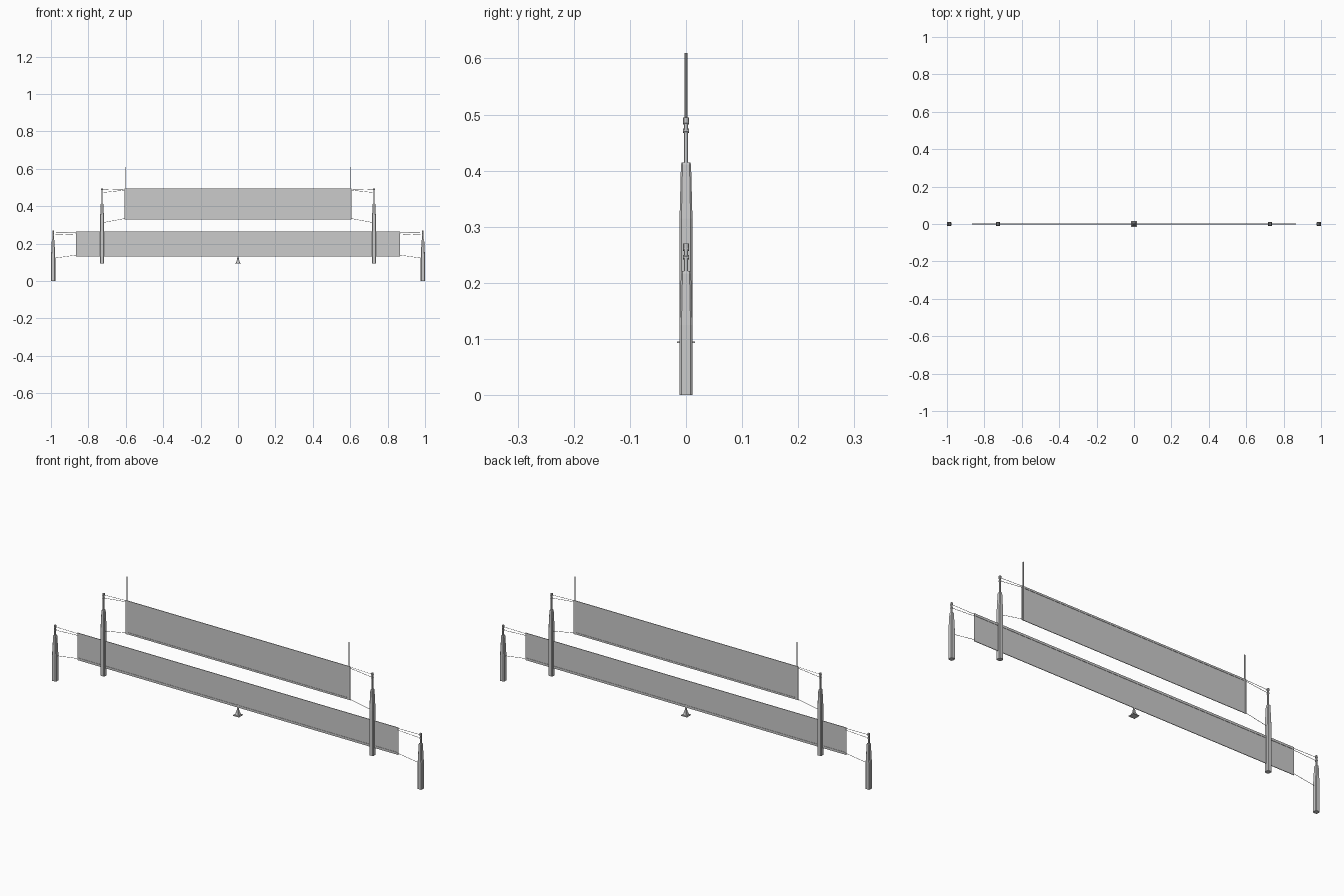
import bpy, bmesh
from mathutils import Vector

if "Cube" in bpy.data.objects:
    bpy.data.objects.remove(bpy.data.objects["Cube"])


def finish(name, bm, smooth=False):
    bmesh.ops.recalc_face_normals(bm, faces=bm.faces)
    me = bpy.data.meshes.new(name)
    bm.to_mesh(me)
    bm.free()
    ob = bpy.data.objects.new(name, me)
    bpy.context.collection.objects.link(ob)
    if smooth:
        bpy.ops.object.select_all(action='DESELECT')
        bpy.context.view_layer.objects.active = ob
        ob.select_set(True)
        bpy.ops.object.shade_smooth_by_angle(angle=0.6)
    return ob


def box(name, x0, x1, z0, z1, hy):
    bm = bmesh.new()
    bmesh.ops.create_cube(bm, size=1)
    for v in bm.verts:
        v.co = ((x0 + x1) / 2 + v.co.x * (x1 - x0), v.co.y * 2 * hy,
                (z0 + z1) / 2 + v.co.z * (z1 - z0))
    return finish(name, bm)


def loft(name, x, sections, corner=0.3, smooth=False):
    """Chamfered rectangles (z, half x, half y) joined into one solid."""
    c = 1 - corner
    shape = [(1, -c), (1, c), (c, 1), (-c, 1), (-1, c), (-1, -c), (-c, -1), (c, -1)]
    bm = bmesh.new()
    rings = [[bm.verts.new((x + a * hx, b * hy, z)) for a, b in shape]
             for z, hx, hy in sections]
    for lo, hi in zip(rings, rings[1:]):
        for i in range(8):
            j = (i + 1) % 8
            bm.faces.new((lo[i], lo[j], hi[j], hi[i]))
    bm.faces.new(rings[0][::-1])
    bm.faces.new(rings[-1])
    return finish(name, bm, smooth)


def rod(name, a, b, r, sides=6):
    a, b = Vector(a), Vector(b)
    bm = bmesh.new()
    bmesh.ops.create_cone(bm, cap_ends=True, segments=sides, radius1=r, radius2=r,
                          depth=(b - a).length)
    rot = (b - a).to_track_quat('Z', 'Y').to_matrix()
    for v in bm.verts:
        v.co = rot @ v.co + (a + b) / 2
    return finish(name, bm, True)


def net(name, half, z0, z1, band):
    # single-sheet mesh with raised hems along top and bottom
    bm = bmesh.new()
    bm.faces.new([bm.verts.new(p) for p in
                  ((-half, 0, z0), (half, 0, z0), (half, 0, z1), (-half, 0, z1))])
    finish(name + "_mesh", bm)
    box(name + "_top_band", -half, half, z1 - band, z1, 0.0015)
    box(name + "_bottom_band", -half, half, z0, z0 + band, 0.0015)


def post(name, x, base, kink, pad_top, top):
    # padded sleeve, pole, cap and two rope pulleys
    loft(name + "_padding", x, [(base, 0.0115, 0.0115), (kink, 0.0115, 0.0115),
                                (pad_top - 0.004, 0.007, 0.009),
                                (pad_top, 0.006, 0.008)])
    loft(name + "_pole", x, [(base, 0.0035, 0.004), (top, 0.0035, 0.004)])
    loft(name + "_cap", x, [(top - 0.009, 0.0045, 0.005), (top, 0.0045, 0.005)])
    for z in (top - 0.009, top - 0.024):
        rod(name + "_pulley", (x, -0.005, z), (x, 0.005, z), 0.004, 10)


# lower, wide net
net("lower_net", 0.867, 0.132, 0.265, 0.011)
# upper, short net
net("upper_net", 0.607, 0.33, 0.494, 0.009)

for s in (-1, 1):
    post("lower_post", s * 0.9885, 0, 0.125, 0.221, 0.27)
    post("upper_post", s * 0.727, 0.095, 0.315, 0.415, 0.495)
    # ropes between nets and posts
    for name, xn, zn, xp, zp in (
            ("lower_top_rope", 0.866, 0.261, 0.985, 0.262),
            ("lower_second_rope", 0.866, 0.252, 0.985, 0.246),
            ("lower_bottom_rope", 0.866, 0.139, 0.985, 0.122),
            ("upper_top_rope", 0.606, 0.492, 0.725, 0.488),
            ("upper_second_rope", 0.606, 0.486, 0.725, 0.473),
            ("upper_bottom_rope", 0.606, 0.334, 0.725, 0.312)):
        rod(name, (s * xn, 0, zn), (s * xp, 0, zp), 0.001)
    # antennas and side bands of the upper net
    rod("antenna", (s * 0.6, 0, 0.33), (s * 0.6, 0, 0.61), 0.0025, 8)
    a, b = sorted((s * 0.595, s * 0.608))
    box("upper_net_side_band", a, b, 0.33, 0.494, 0.0015)

# centre anchor under the lower net: floor plate, tapered foot, strap
box("anchor_plate", -0.016, 0.016, 0.093, 0.096, 0.016)
loft("anchor_foot", 0, [(0.096, 0.011, 0.011), (0.116, 0.005, 0.005),
                        (0.122, 0.004, 0.004)], 0.2)
box("centre_strap", -0.004, 0.004, 0.118, 0.145, 0.002)
